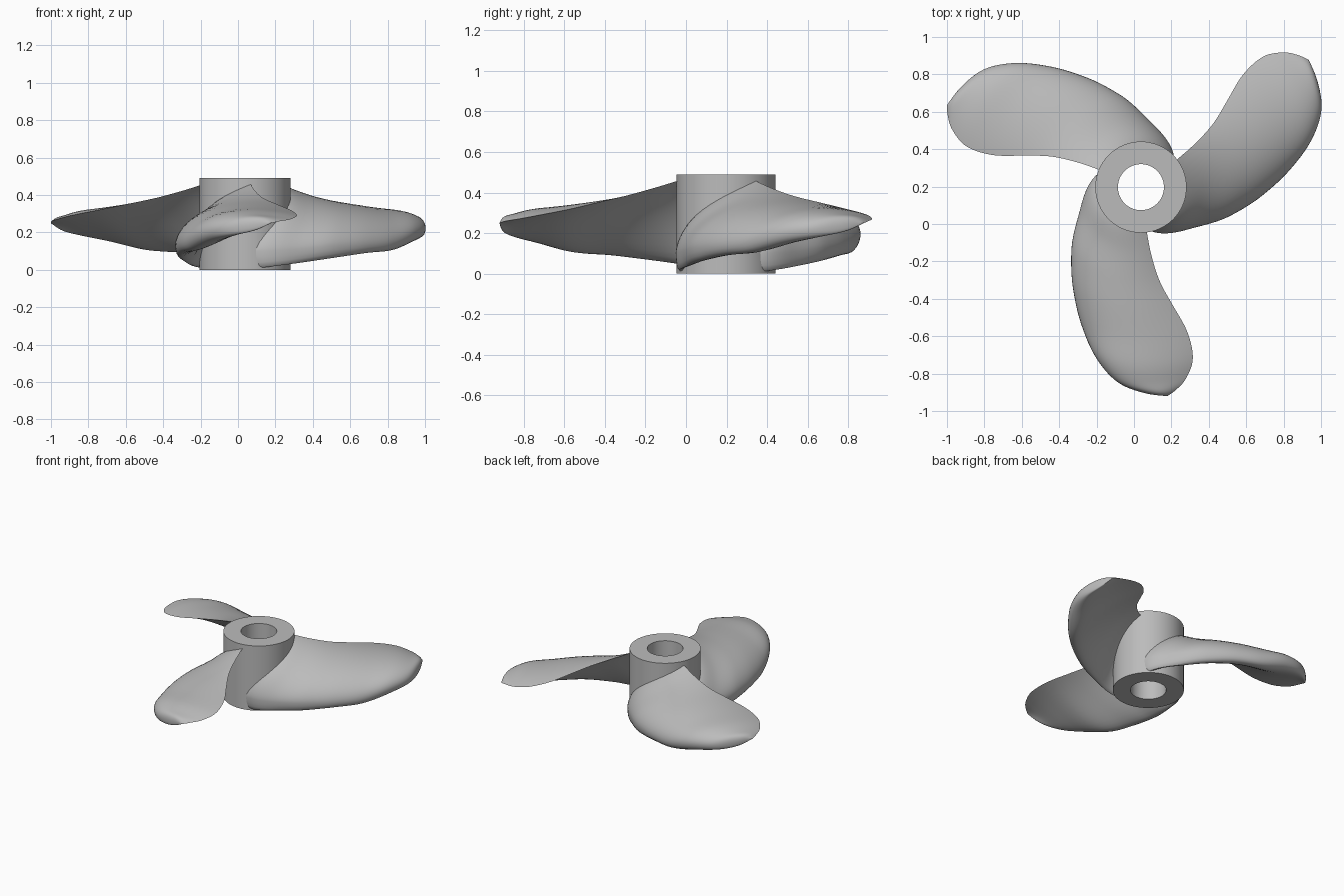
import bpy, bmesh, math

cube = bpy.data.objects.get("Cube")
if cube:
    bpy.data.objects.remove(cube, do_unlink=True)

CX, CY = 0.037, 0.197
HUB_R, BORE_R, HUB_H = 0.244, 0.123, 0.49
STEPS, SIDE = 6, 22

metal = bpy.data.materials.new("grey metal")
metal.use_nodes = True
GREY = (0.5, 0.5, 0.5, 1)
metal.diffuse_color = GREY
metal.node_tree.nodes["Principled BSDF"].inputs["Base Color"].default_value = GREY


def finish(bm, name):
    bmesh.ops.remove_doubles(bm, verts=bm.verts, dist=0.0002)
    bmesh.ops.recalc_face_normals(bm, faces=bm.faces)
    mesh = bpy.data.meshes.new(name)
    bm.to_mesh(mesh)
    bm.free()
    mesh.materials.append(metal)
    obj = bpy.data.objects.new(name, mesh)
    bpy.context.collection.objects.link(obj)
    obj.location = (CX, CY, 0)
    bpy.ops.object.select_all(action="DESELECT")
    obj.select_set(True)
    bpy.context.view_layer.objects.active = obj
    bpy.ops.object.shade_smooth_by_angle(angle=math.radians(40))
    return obj


def bridge(bm, a, b):
    for i in range(len(a)):
        j = (i + 1) % len(a)
        bm.faces.new((a[i], a[j], b[j], b[i]))


def spline(table, t):
    # Smooth curve through evenly spaced stations
    i = min(int(t), len(table) - 2)
    f = t - i
    p1, p2 = table[i], table[i + 1]
    p0 = table[i - 1] if i else 2 * p1 - p2
    p3 = table[i + 2] if i + 2 < len(table) else 2 * p2 - p1
    return p1 + 0.5 * f * (p2 - p0 + f * (2 * p0 - 5 * p1 + 4 * p2 - p3
                                          + f * (3 * (p1 - p2) + p3 - p0)))


# Hub: a ring with a through bore
bm = bmesh.new()
rings = []
for r, z in ((HUB_R, 0), (HUB_R, HUB_H), (BORE_R, HUB_H), (BORE_R, 0)):
    angles = [math.tau * i / 64 for i in range(64)]
    rings.append([bm.verts.new((r * math.cos(a), r * math.sin(a), z)) for a in angles])
for k in range(4):
    bridge(bm, rings[k], rings[(k + 1) % 4])
finish(bm, "hub")

# Blade stations from inside the hub wall to the tip
radius = (0.2, 0.25, 0.35, 0.5, 0.65, 0.8, 0.95, 1.05, 1.1, 1.126)
lead_angle = (148, 166, 201, 222, 236, 246.5, 255.7, 263.2, 270.8, 277.2)
trail_angle = (276, 277.5, 278.5, 281, 285, 287.7, 287, 283.3, 279.8, 277.2)
lead_z = (0.09, 0.1, 0.11, 0.13, 0.14, 0.155, 0.2, 0.22, 0.235, 0.25)
trail_z = (0.47, 0.455, 0.425, 0.385, 0.352, 0.32, 0.291, 0.27, 0.26, 0.25)
top_bulge = (0.065, 0.067, 0.08, 0.09, 0.1, 0.1, 0.08, 0.055, 0.035, 0)
under_bulge = (0.13, 0.13, 0.11, 0.095, 0.075, 0.07, 0.06, 0.045, 0.03, 0)


def section(t):
    # Blunt nose, sharp trailing edge, wrapped around the hub axis
    r = spline(radius, t)
    a0, a1 = (math.radians(spline(s, t)) for s in (lead_angle, trail_angle))
    z0, z1 = spline(lead_z, t), spline(trail_z, t)
    top, under = spline(top_bulge, t), spline(under_bulge, t)
    points = []
    for k in range(2 * SIDE):
        u = (1 - math.cos(math.pi * k / SIDE)) / 2
        if k < SIDE:
            h = top * 2.6 * math.sqrt(u) * (1 - u)
        else:
            h = -under * 3.86 * math.sqrt(u) * (1 - u) ** 2.5
        a = a0 + (a1 - a0) * u
        points.append((r * math.cos(a), r * math.sin(a), z0 + (z1 - z0) * u + h))
    return points


def blade(name, turn):
    bm = bmesh.new()
    count = (len(radius) - 1) * STEPS
    rows = [[bm.verts.new(p) for p in section(i / STEPS)] for i in range(count + 1)]
    for a, b in zip(rows, rows[1:]):
        bridge(bm, a, b)
    bm.faces.new(rows[0])
    finish(bm, name).rotation_euler.z = math.radians(turn)


for name, turn in (("front_blade", 0), ("left_blade", 120), ("right_blade", 240)):
    blade(name, turn)
